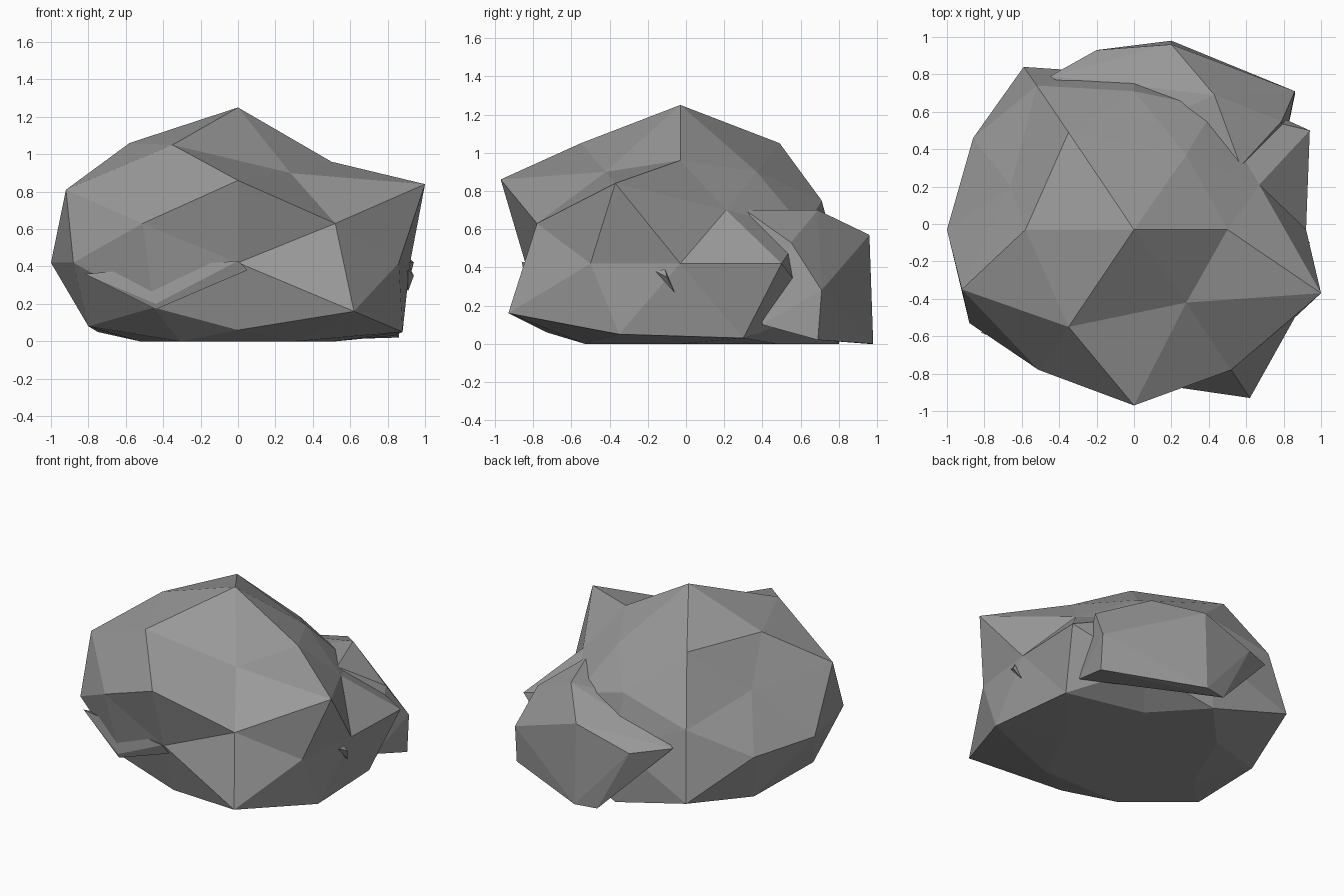
import bpy, bmesh, math
from mathutils import Vector, Matrix

if "Cube" in bpy.data.objects:
    bpy.data.objects.remove(bpy.data.objects["Cube"])

stone = bpy.data.materials.new("grey stone")
stone.diffuse_color = (0.32, 0.32, 0.32, 1)
stone.use_nodes = True
stone.node_tree.nodes["Principled BSDF"].inputs["Base Color"].default_value = stone.diffuse_color


def finish(bm, name):
    bmesh.ops.recalc_face_normals(bm, faces=bm.faces[:])
    me = bpy.data.meshes.new(name)
    bm.to_mesh(me)
    bm.free()
    me.materials.append(stone)
    ob = bpy.data.objects.new(name, me)
    bpy.context.collection.objects.link(ob)
    return ob


def chunk(name, points):
    """Faceted stone chunk wrapped around a few corner points."""
    bm = bmesh.new()
    for p in points:
        bm.verts.new(p)
    res = bmesh.ops.convex_hull(bm, input=bm.verts[:])
    junk = [v for v in res["geom_interior"] if isinstance(v, bmesh.types.BMVert)]
    bmesh.ops.delete(bm, geom=junk, context='VERTS')
    return finish(bm, name)


# Boulder: squashed icosphere, its knobs pulled to the points, flattened underneath
CENTRE, SQUASH = Vector((0, -0.03, 0.42)), 0.83
knobs = [
    (0, -.03, 1.25), (.5, -.03, .96), (-.58, -.03, 1.06),
    (-.35, -.55, 1.05), (.28, -.42, .90), (-.35, .49, 1.05), (.28, .37, .9),
    (0, -.97, .86), (0, .71, .75),
    (1, -.37, .84), (-.92, -.35, .81), (-.66, .2, .75), (.67, .21, .7),
    (.52, -.78, .63), (-.51, -.78, .63), (-.52, .74, .63), (.43, .62, .6),
    (.92, -.03, .42), (-1, -.03, .42), (0, -.84, .42), (0, .8, .42),
    (.86, -.5, .42), (-.88, -.53, .42), (-.86, .46, .42), (.94, .5, .42),
    (.62, -.93, .16), (-.45, -.7, .18), (-.59, .84, .16), (.5, .7, .16),
    (.88, -.35, .05), (-.8, -.3, .08), (-.75, .3, .05), (.83, .3, .03),
    (0, -.73, .06), (0, .8, 0),
]
bm = bmesh.new()
bmesh.ops.create_icosphere(bm, subdivisions=2, radius=1,
                           matrix=Matrix.Rotation(-math.radians(31.717), 4, 'Y'))
dirs = {v: v.co.normalized() for v in bm.verts}
for v in bm.verts:
    v.co = CENTRE + Vector((v.co.x, v.co.y, v.co.z * SQUASH))
for p in knobs:
    d = Vector(p) - CENTRE
    d.z /= SQUASH
    d.normalize()
    max(dirs, key=lambda v: dirs[v].dot(d)).co = p
for v in bm.verts:
    v.co.z = max(v.co.z, 0)
finish(bm, "boulder")

# Smaller rock leaning against the back right
chunk("side_rock", [
    (.57, .31, .7), (.43, .69, .7), (.2, .96, .57), (.2, .98, 0), (.04, .95, 0),
    (.79, .55, .53), (.86, .71, .28), (.86, .69, .02), (.8, .4, .1),
    (-.2, .93, .45), (-.45, .79, .5), (-.15, .88, .2), (0, .5, .62)])

# Thin ledge along the front
chunk("front_ledge", [
    (-.82, -.58, .36), (-.44, -.73, .2), (0, -.86, .43), (.05, -.85, .38),
    (-.44, -.72, .17), (-.4, -.4, .3)])

# Small chips poking out of the surface
chunk("right_chip", [(.94, -.1, .35), (.91, -.16, .38), (.91, -.06, .27),
                     (.92, -.11, .39), (.85, -.1, .32)])
chunk("top_chip", [(.36, .48, .72), (.4, .47, .73), (.38, .44, .7), (.37, .5, .66)])
